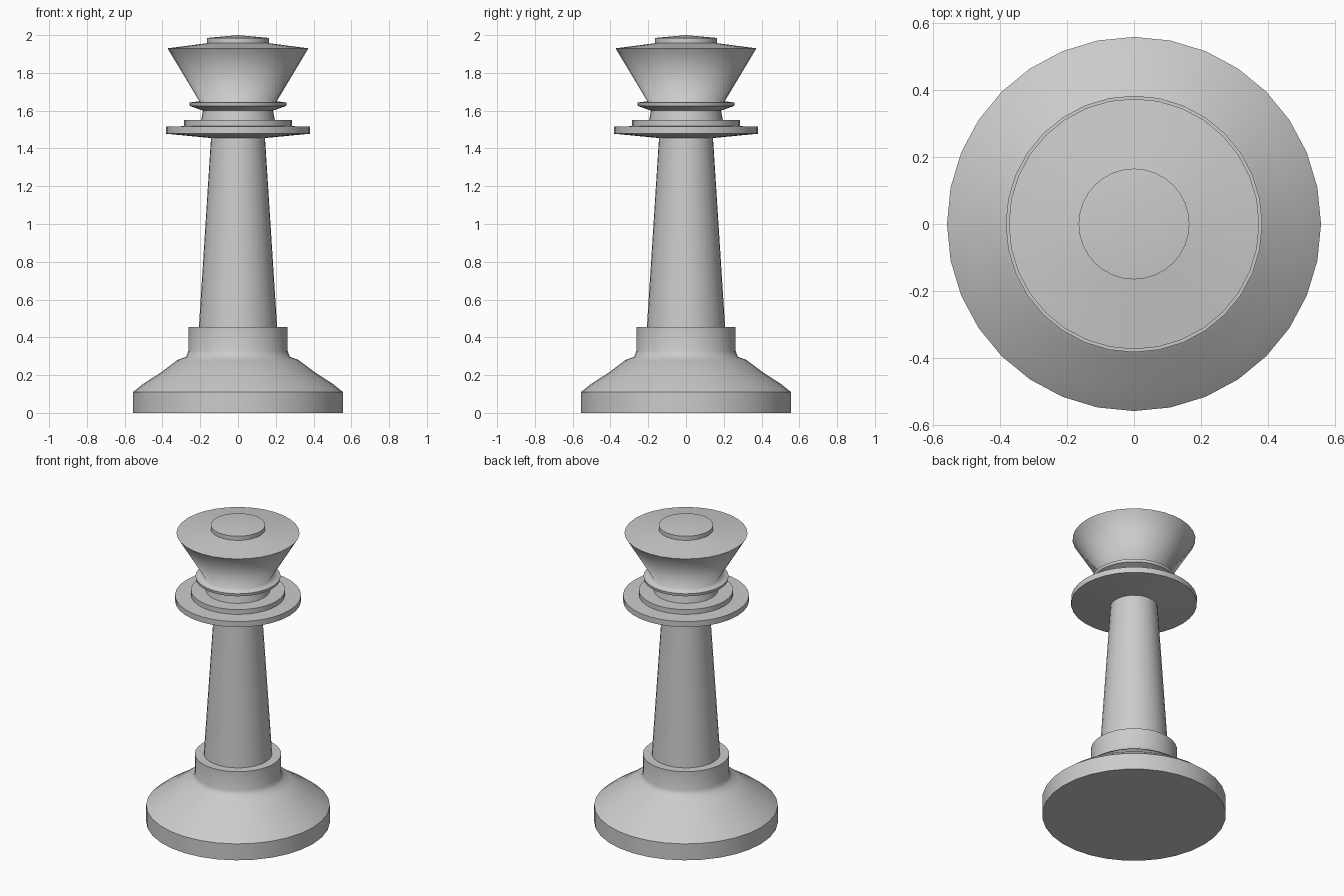
import bpy
import bmesh
import math

SIDES = 32

cube = bpy.data.objects.get("Cube")
if cube:
    bpy.data.objects.remove(cube, do_unlink=True)

# One plain grey for the whole piece
grey = bpy.data.materials.new("light grey")
grey.use_nodes = True
colour = (0.6, 0.6, 0.6, 1)
grey.diffuse_color = colour
grey.node_tree.nodes["Principled BSDF"].inputs["Base Color"].default_value = colour


def lathe(name, profile, sharp=()):
    """Turn (radius, height) points, listed bottom to top, around z.
    Rings whose index is in sharp keep a hard edge."""
    bm = bmesh.new()
    rings = []
    for r, z in profile:
        if r == 0:
            rings.append([bm.verts.new((0, 0, z))] * SIDES)
        else:
            rings.append([bm.verts.new((r * math.cos(a), r * math.sin(a), z))
                          for a in (math.tau * i / SIDES for i in range(SIDES))])
    for low, high in zip(rings, rings[1:]):
        for i in range(SIDES):
            j = (i + 1) % SIDES
            corners = dict.fromkeys((low[i], low[j], high[j], high[i]))
            bm.faces.new(list(corners)).smooth = True
    for k in sharp:
        for i in range(SIDES):
            edge = bm.edges.get((rings[k][i], rings[k][(i + 1) % SIDES]))
            edge.smooth = False
    mesh = bpy.data.meshes.new(name)
    bm.to_mesh(mesh)
    bm.free()
    mesh.materials.append(grey)
    obj = bpy.data.objects.new(name, mesh)
    bpy.context.collection.objects.link(obj)
    return obj


# Wide foot with a domed shoulder and upright collar
lathe("base", [(0, 0), (0.557, 0), (0.557, 0.11), (0.50, 0.155), (0.41, 0.213),
               (0.32, 0.28), (0.275, 0.297), (0.262, 0.33), (0.262, 0.455),
               (0.207, 0.455)], sharp=(1, 2, 8))

# Tapering column
lathe("shaft", [(0.207, 0.455), (0.143, 1.455)])

# Stepped disc below the head
lathe("disc", [(0.143, 1.455), (0.382, 1.478), (0.382, 1.515), (0.285, 1.518),
               (0.285, 1.55), (0.195, 1.55)], sharp=(1, 2, 3, 4))

# Neck, lip and flared head
lathe("head", [(0.195, 1.55), (0.185, 1.6), (0.255, 1.625), (0.258, 1.643),
               (0.205, 1.65), (0.373, 1.93), (0.165, 1.957)], sharp=(1, 2, 3, 5))

# Shallow cap on top
lathe("cap", [(0.165, 1.957), (0.165, 1.985), (0, 2.0)], sharp=(1,))
